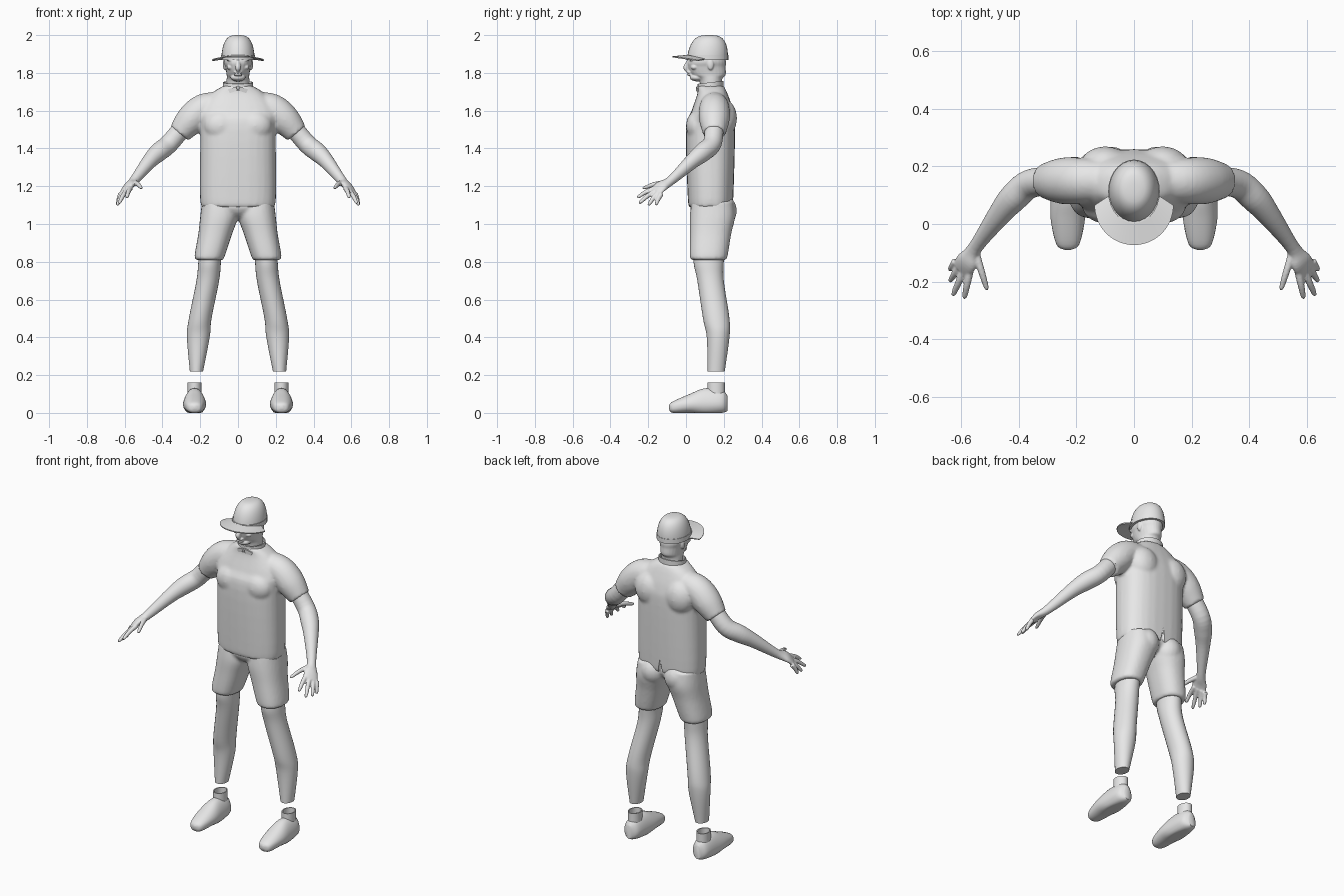
import bpy, bmesh, math
from mathutils import Vector, Matrix

cube = bpy.data.objects.get("Cube")
if cube:
    bpy.data.objects.remove(cube, do_unlink=True)

X, Y, Z = Matrix.Identity(3)

grey = bpy.data.materials.new("light_grey")
grey.use_nodes = True
colour = (.8, .8, .8, 1)
grey.diffuse_color = colour
grey.node_tree.nodes["Principled BSDF"].inputs["Base Color"].default_value = colour


def catmull(rows, steps):
    """Smoothly resample rows of equal length."""
    out = []
    last = len(rows) - 1
    for i in range(last):
        before, start, end, after = (rows[max(0, min(last, i + k))] for k in (-1, 0, 1, 2))
        for step in range(steps):
            t = step / steps
            out.append([q + t / 2 * (r - p + t * (2*p - 5*q + 4*r - w + t * (3*q - p - 3*r + w)))
                        for p, q, r, w in zip(before, start, end, after)])
    return out + [list(rows[last])]


def tube(bm, rows, axis=None, ref=X, side=1, power=2, steps=5, segments=28):
    """Loft closed rings through rows of x, y, z, half width and optional half depth."""
    rows = catmull([r if len(r) == 5 else (*r, r[3]) for r in rows], steps)
    points = [Vector(r[:3]) for r in rows]
    rings = []
    for i, (point, row) in enumerate(zip(points, rows)):
        width, depth = row[3:]
        along = axis or (points[min(i + 1, len(points) - 1)] - points[max(i - 1, 0)]).normalized()
        across = (ref - along * ref.dot(along)).normalized()
        outward = along.cross(across)
        ring = []
        for k in range(segments):
            angle = math.tau * k / segments
            c, s = (math.copysign(abs(f(angle)) ** (2 / power), f(angle)) for f in (math.cos, math.sin))
            p = point + across * width * c + outward * depth * s
            ring.append(bm.verts.new((p.x * side, p.y, p.z)))
        rings.append(ring)
    for lower, upper in zip(rings, rings[1:]):
        for k in range(segments):
            bm.faces.new((lower[k - 1], lower[k], upper[k], upper[k - 1]))
    bm.faces.new(rings[0])
    bm.faces.new(rings[-1])


def open_band(bm, x, y, low, high, width, depth, side=1):
    """Ring of cloth with a recessed opening at the top."""
    wall = .006
    inside = (width - wall, depth - wall)
    tube(bm, [(x, y, low, width, depth), (x, y, high, width, depth),
              (x, y, high, *inside), (x, y, (low + high) / 2, *inside)], axis=Z, side=side, steps=1)


def blob(bm, centre, radii):
    matrix = Matrix.Translation(centre) @ Matrix.Diagonal((*radii, 1))
    bmesh.ops.create_uvsphere(bm, u_segments=20, v_segments=12, radius=1, matrix=matrix)


def finish(name, bm, voxel=0, cutter=None, thickness=0):
    """Turn the mesh into an object, fuse its volumes and shade it smooth."""
    bmesh.ops.recalc_face_normals(bm, faces=bm.faces)
    mesh = bpy.data.meshes.new(name)
    bm.to_mesh(mesh)
    bm.free()
    mesh.materials.append(grey)
    ob = bpy.data.objects.new(name, mesh)
    bpy.context.collection.objects.link(ob)
    if voxel:
        fuse = ob.modifiers.new("fuse", 'REMESH')
        fuse.mode, fuse.voxel_size = 'VOXEL', voxel
        ob.modifiers.new("soften", 'SMOOTH').iterations = 3
    if cutter:
        cut = ob.modifiers.new("notch", 'BOOLEAN')
        cut.operation, cut.object = 'DIFFERENCE', cutter
    if thickness:
        ob.modifiers.new("thickness", 'SOLIDIFY').thickness = thickness
    bpy.ops.object.select_all(action='DESELECT')
    ob.select_set(True)
    bpy.context.view_layer.objects.active = ob
    bpy.ops.object.convert(target='MESH')
    bpy.ops.object.shade_smooth_by_angle(angle=math.radians(45))
    return ob


# Wedges that split the shirt hem at front and back
bm = bmesh.new()
for y in (0, .25):
    bmesh.ops.create_cone(bm, cap_ends=True, segments=12, radius1=.02, radius2=.001, depth=.1,
                          matrix=Matrix.Translation((0, y, 1.12)))
notch = finish("hem_notch_cutter", bm)
notch.hide_render = True

# Shirt: torso, chest, shoulder blades and sleeves fused
bm = bmesh.new()
tube(bm, [(0, .13, 1.09, .18, .11), (0, .13, 1.13, .2, .12), (0, .13, 1.5, .2, .13),
          (0, .14, 1.6, .21, .11), (0, .14, 1.69, .14, .08), (0, .13, 1.73, .08, .07)], axis=Z, power=2.5)
for side in (1, -1):
    blob(bm, (side * .09, .06, 1.52), (.09, .06, .08))
    blob(bm, (side * .1, .2, 1.56), (.09, .07, .1))
    tube(bm, [(.08, .15, 1.63, .07), (.18, .15, 1.61, .08), (.25, .15, 1.55, .08), (.31, .15, 1.48, .06)],
         ref=Y, side=side)
finish("shirt", bm, voxel=.01, cutter=notch)
bpy.data.objects.remove(notch, do_unlink=True)

# Shorts: hips, seat and two legs fused
bm = bmesh.new()
blob(bm, (0, .13, 1.1), (.18, .11, .08))
for side in (1, -1):
    blob(bm, (side * .08, .18, 1.07), (.08, .09, .09))
    tube(bm, [(.1, .14, 1.12, .09, .11), (.1, .14, 1.04, .1, .12), (.12, .13, .95, .09, .11),
              (.15, .12, .83, .08, .1), (.15, .12, .81, .07, .09)], axis=Z, side=side, power=2.3)
finish("shorts", bm, voxel=.009)

KNUCKLES = Vector((.57, -.16, 1.19)), Vector((.62, -.13, 1.16))
FINGERTIPS = (.59, -.26, 1.14), (.63, -.25, 1.11), (.64, -.2, 1.1), (.64, -.16, 1.1)
ANKLE = .23

for label, side in (("left", 1), ("right", -1)):
    # Arm tapering through the wrist into the palm
    bm = bmesh.new()
    tube(bm, [(.27, .15, 1.54, .05), (.36, .14, 1.43, .05), (.42, .09, 1.38, .05), (.47, .03, 1.33, .04),
              (.55, -.08, 1.23, .025), (.58, -.13, 1.2, .04, .02), (.6, -.16, 1.17, .04, .012)],
         ref=KNUCKLES[1] - KNUCKLES[0], side=side)
    # Fingers fan out from the knuckles, the thumb from the wrist
    digits = [(KNUCKLES[0].lerp(KNUCKLES[1], i / 3), Vector(tip)) for i, tip in enumerate(FINGERTIPS)]
    digits.append((Vector((.55, -.1, 1.22)), Vector((.51, -.23, 1.19))))
    for base, tip in digits:
        middle = base.lerp(tip, .5) + Z * .006
        tube(bm, [(*base, .014), (*middle, .012), (*base.lerp(tip, .9), .009), (*tip, .004)], side=side)
    finish(label + "_arm", bm, voxel=.0045)

    # Leg ending flat above the ankle
    bm = bmesh.new()
    tube(bm, [(.14, .13, .9, .06, .08), (.15, .12, .8, .06, .08), (.16, .13, .7, .06, .07),
              (.2, .16, .5, .06, .07), (.21, .17, .4, .06), (.22, .16, .22, .035, .045)], axis=Z, side=side)
    finish(label + "_leg", bm)

    # Shoe with a flat sole and a narrower upper
    bm = bmesh.new()
    tube(bm, [(ANKLE, *row) for row in (
        (-.09, .03, .01), (-.07, .03, .04, .03), (.02, .05, .06, .05), (.1, .06, .06, .07),
        (.19, .06, .05, .06), (.22, .05, .02, .04))], axis=Y, side=side, power=2.4)
    for v in bm.verts:
        v.co.z = max(v.co.z, 0)
        v.co.x += (side * ANKLE - v.co.x) * max(0, v.co.z - .05) * 4
    finish(label + "_shoe", bm)

    bm = bmesh.new()
    open_band(bm, ANKLE, .16, .08, .16, .037, .046, side)
    finish(label + "_ankle_collar", bm)

# Head: neck, skull and facial features fused
bm = bmesh.new()
tube(bm, [(0, .14, 1.66, .06), (0, .13, 1.76, .06), (0, .12, 1.79, .06, .09), (0, .11, 1.83, .067, .1),
          (0, .11, 1.87, .075, .1), (0, .12, 1.95, .05, .06)], axis=Z)
blob(bm, (0, .06, 1.775), (.04, .04, .02))
for z in (1.79, 1.803):
    blob(bm, (0, .02, z), (.023, .016, .006))
tube(bm, [(0, .02, 1.87, .01), (0, 0, 1.83, .014), (0, .01, 1.81, .01)])
for side in (1, -1):
    blob(bm, (side * .03, .03, 1.868), (.03, .014, .007))
    blob(bm, (side * .03, .03, 1.85), (.013, .01, .006))
    blob(bm, (side * .04, .045, 1.83), (.02, .02, .014))
    blob(bm, (side * .07, .13, 1.845), (.01, .017, .03))
finish("head", bm, voxel=.004)

# Cap: domed crown over a thin band
bm = bmesh.new()
dome = []
for i in range(9):
    rise, spread = math.sin(i * .19), math.cos(i * .19) ** .6
    dome.append((0, .113 + .01 * rise, 1.87 + .13 * rise, .088 * spread, .108 * spread))
tube(bm, dome, axis=Z, steps=2)
finish("cap_crown", bm)
bm = bmesh.new()
open_band(bm, 0, .113, 1.868, 1.896, .09, .111)
finish("cap_band", bm)

# Cap brim, arched across the front
bm = bmesh.new()
rows = []
for i in range(33):
    c, s = math.cos(math.pi * i / 32), math.sin(math.pi * i / 32)
    inner = Vector((.084 * c, .1 - .09 * s, 1.876 + .02 * s))
    outer = Vector((.137 * c, .065 - .138 * s, 1.868 + .02 * s))
    rows.append([bm.verts.new(p) for p in (inner, outer)])
for (a, b), (c, d) in zip(rows, rows[1:]):
    bm.faces.new((a, b, d, c))
finish("cap_brim", bm, thickness=.006)

# Shirt collar dipping at the front, with two small tabs
bm = bmesh.new()
open_band(bm, 0, .13, 1.71, 1.75, .08, .068)
for v in bm.verts:
    v.co.z += (v.co.y - .13) * .12
for side in (1, -1):
    turn = Matrix.Rotation(side * .3, 4, 'Y') @ Matrix.Rotation(side * .25, 4, 'Z')
    bmesh.ops.create_cube(bm, size=1, matrix=Matrix.Translation((side * .026, .065, 1.71)) @ turn
                          @ Matrix.Diagonal((.045, .014, .022, 1)))
finish("shirt_collar", bm)
